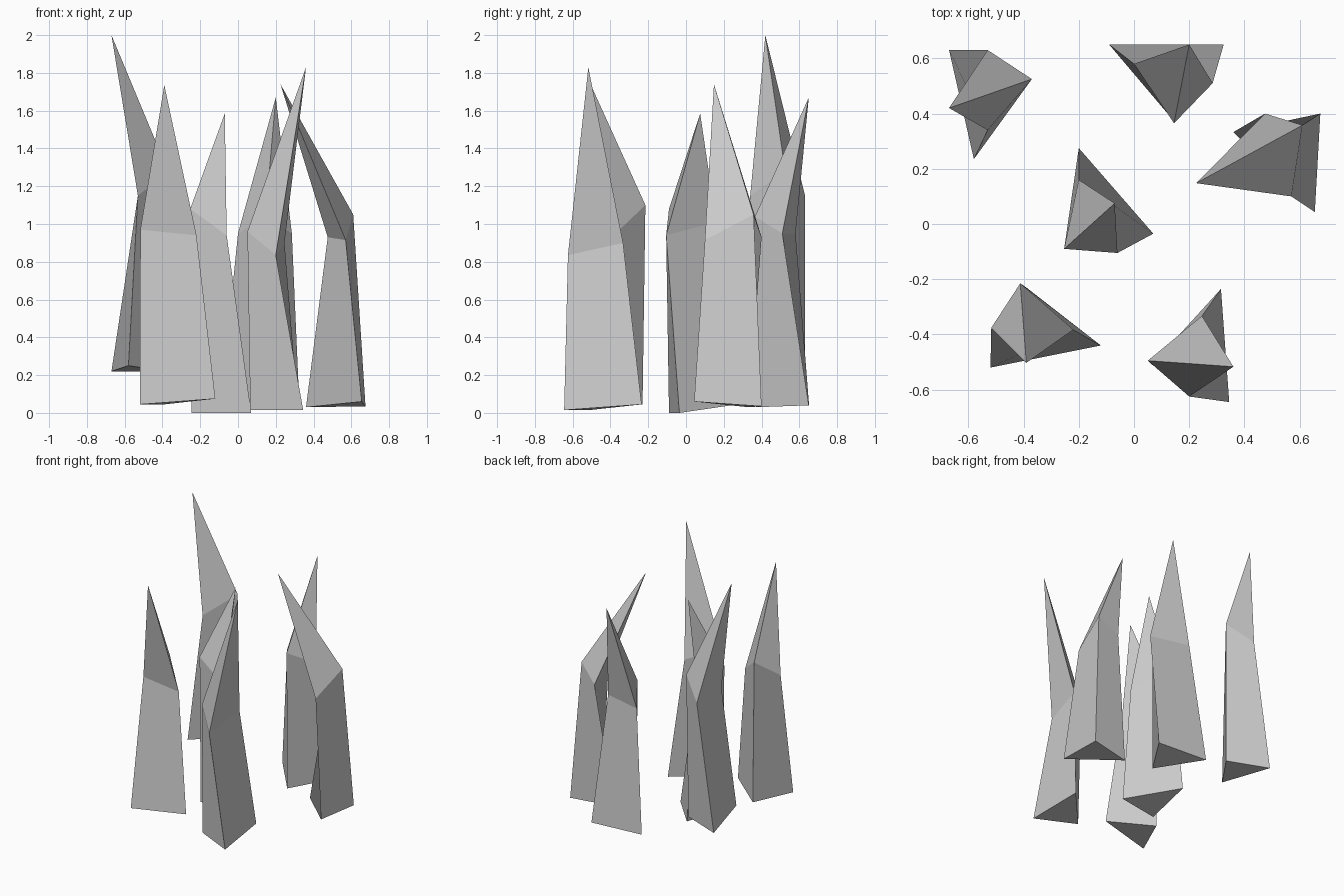
import bpy
import bmesh

# Clear only the default cube
default_cube = bpy.data.objects.get("Cube")
if default_cube:
    bpy.data.objects.remove(default_cube, do_unlink=True)


def make_material(name, color):
    material = bpy.data.materials.new(name)
    material.use_nodes = True
    material.diffuse_color = color
    shader = next(n for n in material.node_tree.nodes if n.type == "BSDF_PRINCIPLED")
    shader.inputs["Base Color"].default_value = color
    return material


stone = make_material("grey_stone", (0.6, 0.6, 0.6, 1))


def make_shard(name, base, shoulder, tip):
    """Three-sided shard: base triangle, shoulder triangle, pointed tip."""
    bm = bmesh.new()
    lower = [bm.verts.new(point) for point in base]
    upper = [bm.verts.new(point) for point in shoulder]
    peak = bm.verts.new(tip)
    bm.faces.new(lower)
    for i in range(len(lower)):
        j = (i + 1) % len(lower)
        bm.faces.new((lower[i], lower[j], upper[j], upper[i]))
        bm.faces.new((upper[i], upper[j], peak))
    bmesh.ops.recalc_face_normals(bm, faces=bm.faces[:])

    mesh = bpy.data.meshes.new(name)
    bm.to_mesh(mesh)
    bm.free()
    mesh.materials.append(stone)
    shard = bpy.data.objects.new(name, mesh)
    bpy.context.scene.collection.objects.link(shard)
    return shard


# Tall raised shard at the back
make_shard(
    "back_right_shard",
    base=[(-.67, .63, .22), (-.58, .235, .25), (-.38, .515, .22)],
    shoulder=[(-.53, .63, 1.15), (-.53, .34, 1.15), (-.37, .525, 1.28)],
    tip=(-.67, .42, 2),
)

# Back middle shard
make_shard(
    "back_shard",
    base=[(-.09, .65, .06), (.325, .65, .04), (.147, .37, .03)],
    shoulder=[(0, .58, .95), (.285, .51, .95), (.145, .365, 1.04)],
    tip=(.2, .65, 1.67),
)

# Centre shard
make_shard(
    "centre_shard",
    base=[(-.245, -.09, 0), (.07, -.035, 0), (-.2, .275, .045)],
    shoulder=[(-.253, -.09, 1.08), (-.06, -.105, .94), (-.2, .16, 1.01)],
    tip=(-.07, .075, 1.585),
)

# Front shard on the negative side
make_shard(
    "front_right_shard",
    base=[(-.52, -.52, .045), (-.12, -.44, .075), (-.39, -.23, .045)],
    shoulder=[(-.517, -.376, .97), (-.22, -.383, .94), (-.412, -.215, 1.1)],
    tip=(-.39, -.503, 1.735),
)

# Strongly leaning shard on the positive side
make_shard(
    "leaning_left_shard",
    base=[(.675, .4, .035), (.655, .043, .06), (.36, .333, .03)],
    shoulder=[(.61, .358, 1.05), (.57, .1, .915), (.475, .4, .93)],
    tip=(.225, .148, 1.74),
)

# Front shard on the positive side
make_shard(
    "front_left_shard",
    base=[(.315, -.235, .045), (.345, -.645, .015), (.065, -.51, .015)],
    shoulder=[(.246, -.333, .9), (.2, -.625, .835), (.05, -.495, .96)],
    tip=(.36, -.517, 1.83),
)
